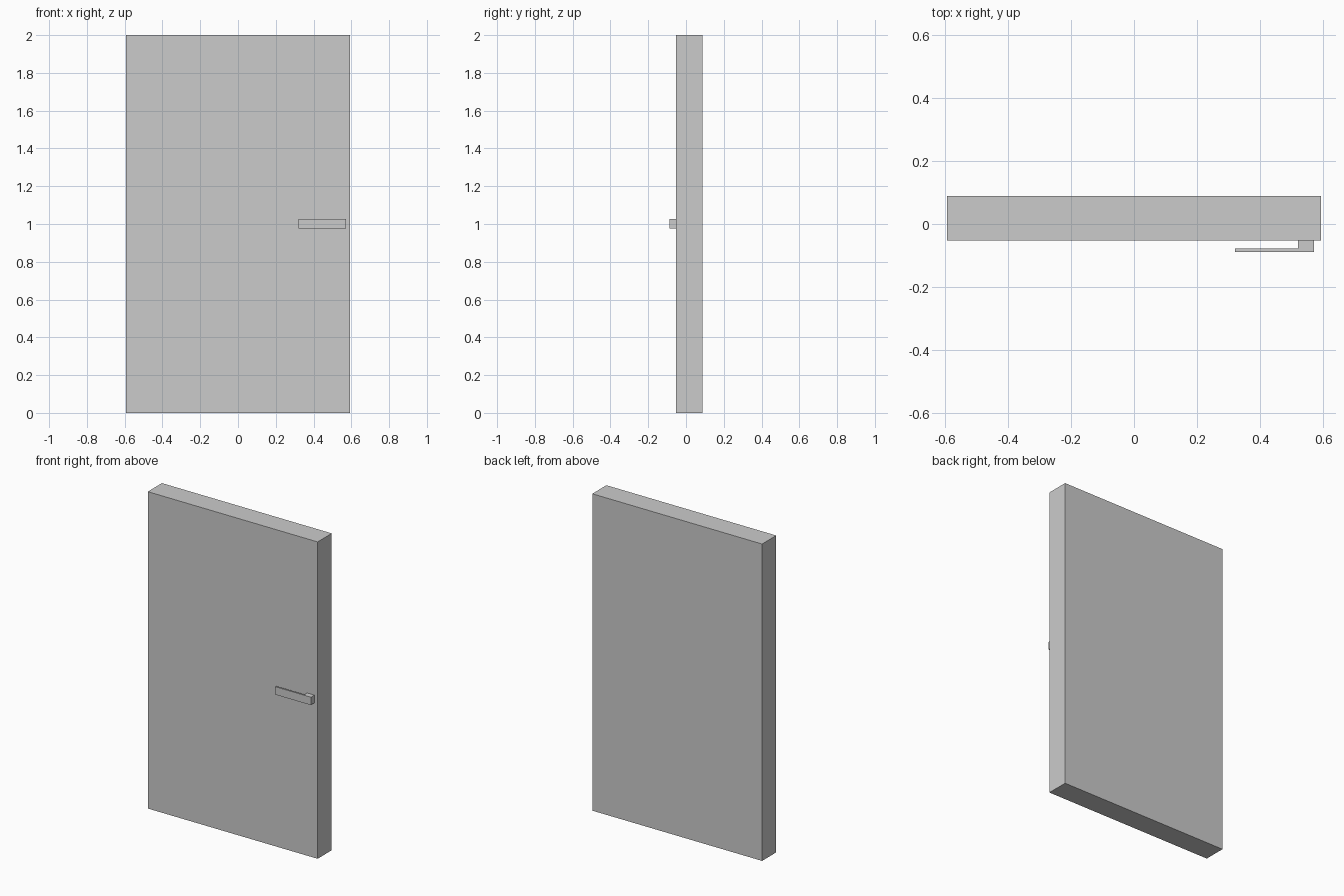
import bpy

if "Cube" in bpy.data.objects:
    bpy.data.objects.remove(bpy.data.objects["Cube"])


def box(name, lo, hi):
    """Axis-aligned box between two corners."""
    bpy.ops.mesh.primitive_cube_add(size=1, location=[(a + b) / 2 for a, b in zip(lo, hi)])
    ob = bpy.context.object
    ob.name = name
    ob.scale = [b - a for a, b in zip(lo, hi)]
    bpy.ops.object.transform_apply(location=False, rotation=False, scale=True)
    return ob


# Door slab
box("door_panel", (-0.593, -0.053, 0), (0.593, 0.088, 2))

# Lever handle on the front: short post and flat bar
box("handle_post", (0.52, -0.078, 0.977), (0.57, -0.053, 1.027))
box("handle_lever", (0.321, -0.088, 0.977), (0.571, -0.078, 1.027))
